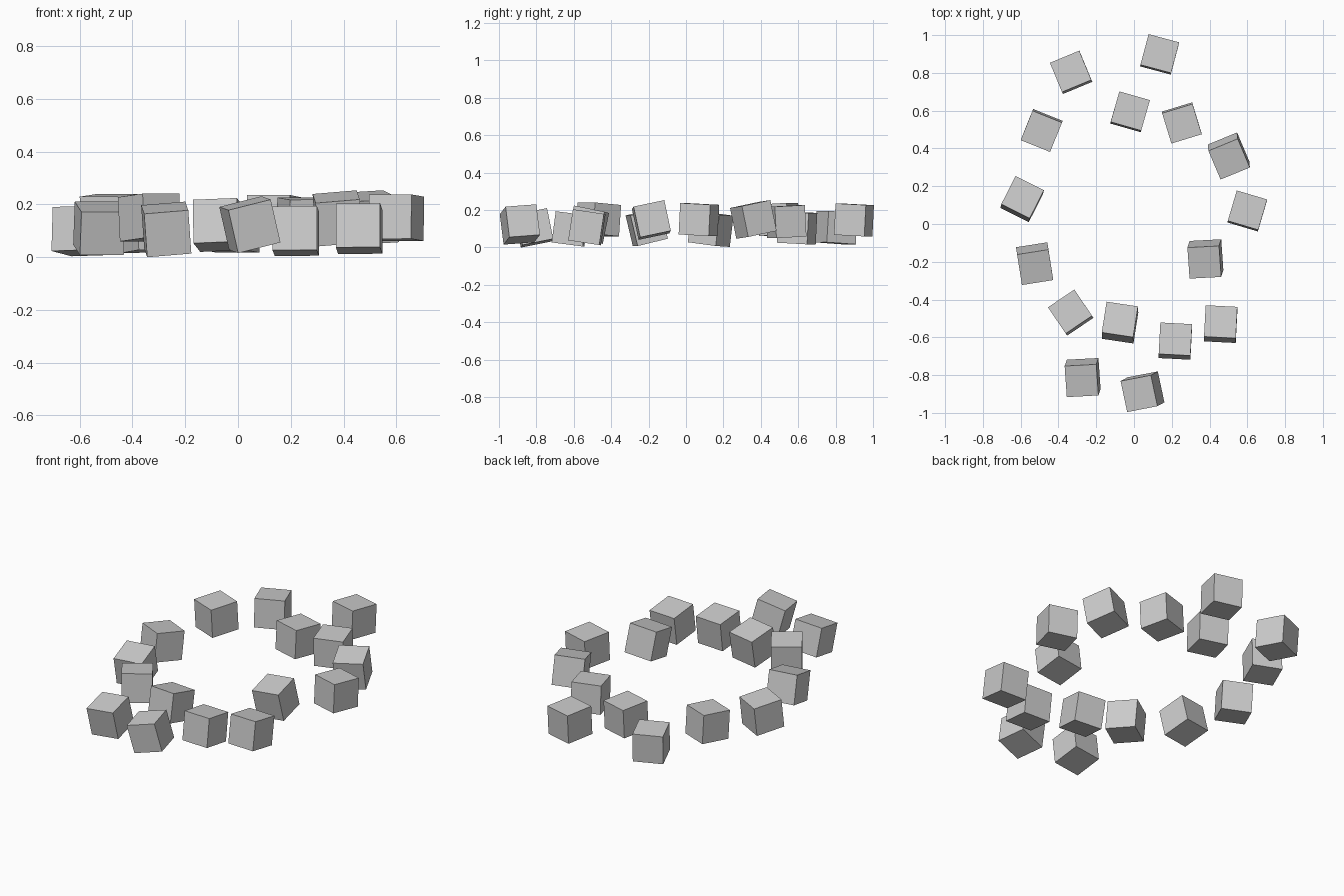
import bpy, bmesh
from math import radians, cos, sin, sqrt
from mathutils import Matrix, Vector

SIZE = 0.168

# Each stone: centre x, y, z, yaw in degrees, lean of its top face in x, y
STONES = [
    (-0.333, 0.803, 0.106, 22.5, -0.03, 0.06),
    (0.136, 0.898, 0.147, -15, 0.01, 0.05),
    (-0.021, 0.594, 0.105, -16, 0.015, 0.05),
    (0.253, 0.535, 0.138, 17, 0.01, -0.05),
    (0.502, 0.360, 0.150, 23, 0.02, -0.20),
    (0.600, 0.069, 0.149, -16.5, 0.01, 0.05),
    (0.378, -0.185, 0.147, 4, -0.07, -0.21),
    (0.459, -0.530, 0.108, -3, 0.0, 0.15),
    (0.219, -0.620, 0.099, -3, 0.0, 0.13),
    (-0.074, -0.522, 0.122, -9, -0.01, 0.20),
    (-0.335, -0.469, 0.150, 34, -0.045, 0.066),
    (-0.526, -0.210, 0.109, 9, 0.035, -0.23),
    (-0.592, 0.132, 0.099, -27, 0.028, 0.12),
    (-0.489, 0.495, 0.150, -22, -0.02, -0.055),
    (-0.272, -0.813, 0.105, 4, -0.07, -0.20),
    (0.045, -0.888, 0.123, 12, -0.22, -0.12),
]

# One cube mesh shared by all stones
mesh = bpy.data.meshes.new("stone_block")
bm = bmesh.new()
bmesh.ops.create_cube(bm, size=SIZE)
bm.to_mesh(mesh)
bm.free()


def add_stone(i, x, y, z, yaw, nx, ny):
    up = Vector((nx, ny, sqrt(1 - nx * nx - ny * ny)))
    side = Vector((cos(radians(yaw)), sin(radians(yaw)), 0))
    side = (side - up * side.dot(up)).normalized()
    rot = Matrix((side, up.cross(side), up)).transposed()
    ob = bpy.data.objects.new(f"stone_block_{i:02d}", mesh)
    ob.matrix_world = Matrix.Translation((x, y, z)) @ rot.to_4x4()
    bpy.context.collection.objects.link(ob)


# Loose ring of tumbled blocks
for i, stone in enumerate(STONES, 1):
    add_stone(i, *stone)
